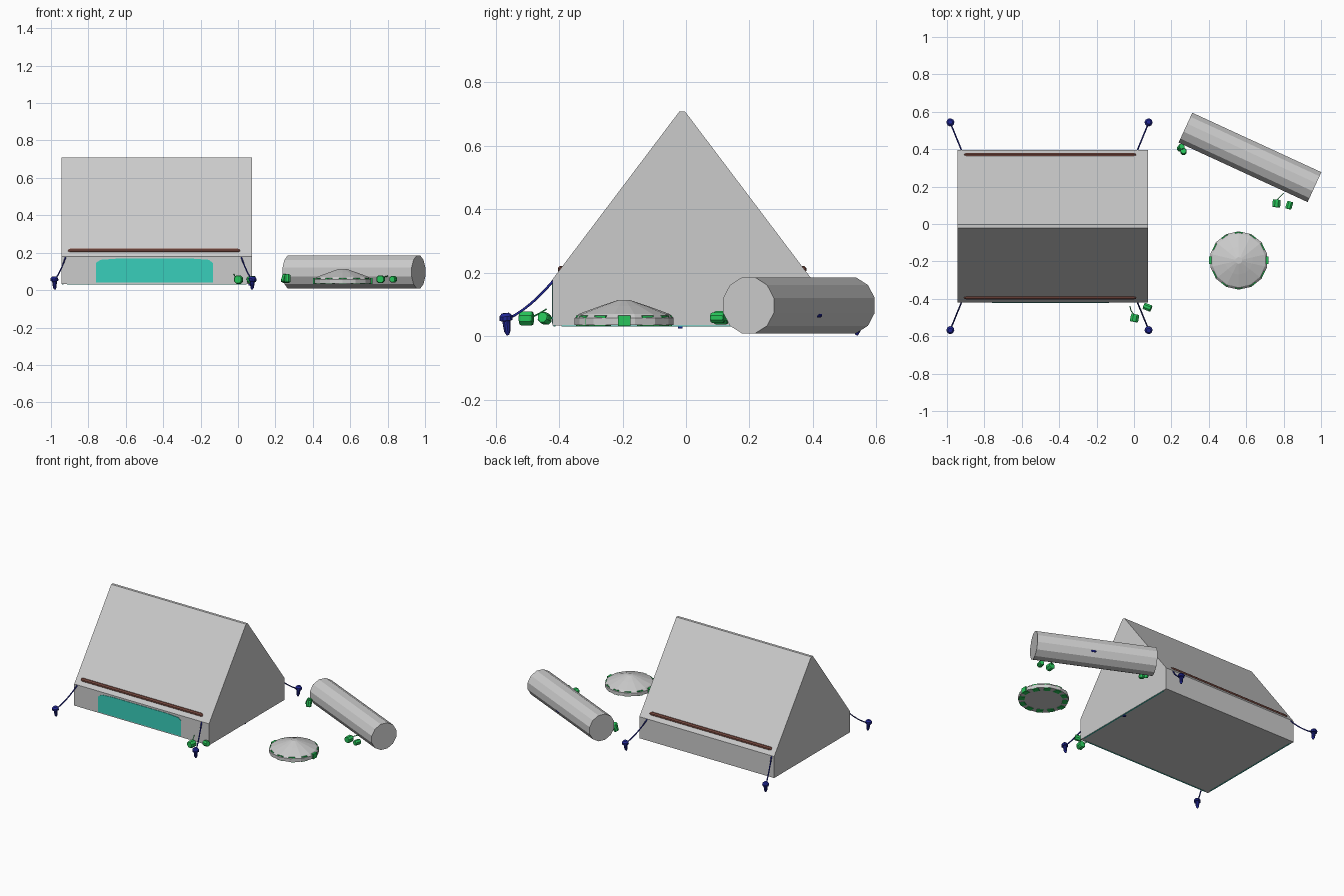
import bpy, bmesh, math
from mathutils import Vector, Matrix

if "Cube" in bpy.data.objects:
    bpy.data.objects.remove(bpy.data.objects["Cube"])


def mat(name, rgb):
    m = bpy.data.materials.new(name)
    m.diffuse_color = (*rgb, 1)
    m.use_nodes = True
    m.node_tree.nodes["Principled BSDF"].inputs["Base Color"].default_value = m.diffuse_color
    return m


TEAL = mat("teal", (0.04, 0.62, 0.5))
BROWN = mat("brown", (0.22, 0.08, 0.06))
BLUE = mat("blue", (0.015, 0.02, 0.3))
GREEN = mat("green", (0.02, 0.55, 0.1))


def finish(name, bm, material=None):
    bmesh.ops.recalc_face_normals(bm, faces=bm.faces)
    me = bpy.data.meshes.new(name)
    bm.to_mesh(me)
    bm.free()
    ob = bpy.data.objects.new(name, me)
    bpy.context.collection.objects.link(ob)
    if material:
        me.materials.append(material)
    return ob


def extrude(name, pts, vec, material=None):
    """Closed prism: planar outline swept along vec."""
    bm = bmesh.new()
    f = bm.faces.new([bm.verts.new(p) for p in pts])
    r = bmesh.ops.extrude_face_region(bm, geom=[f])
    top = [v for v in r["geom"] if isinstance(v, bmesh.types.BMVert)]
    bmesh.ops.translate(bm, verts=top, vec=vec)
    if f.is_valid and not any(len(e.link_faces) > 2 for e in f.edges) \
            and any(len(e.link_faces) < 2 for e in bm.edges):
        bmesh.ops.holes_fill(bm, edges=bm.edges)
    return finish(name, bm, material)


def box(name, loc, size, material=None, turn=0):
    bm = bmesh.new()
    bmesh.ops.create_cube(bm, size=1, matrix=Matrix.Translation(loc)
                          @ Matrix.Rotation(turn, 4, 'Z') @ Matrix.Diagonal((*size, 1)))
    return finish(name, bm, material)


def lathe(name, rings, loc, n, material=None, aim=(0, 0, 1)):
    """Stacked polygon rings (radius, height), capped at both ends."""
    bm = bmesh.new()
    loops = [[bm.verts.new((r * math.cos((i + .5) * math.tau / n),
                            r * math.sin((i + .5) * math.tau / n), h))
              for i in range(n)] for r, h in rings]
    for a, b in zip(loops, loops[1:]):
        for i in range(n):
            j = (i + 1) % n
            bm.faces.new((a[i], a[j], b[j], b[i]))
    bm.faces.new(loops[0])
    bm.faces.new(loops[-1])
    q = Vector(aim).to_track_quat('Z', 'Y').to_matrix().to_4x4()
    bm.transform(Matrix.Translation(loc) @ q)
    return finish(name, bm, material)


def tube(name, pts, radius, material):
    cu = bpy.data.curves.new(name, 'CURVE')
    cu.dimensions = '3D'
    cu.bevel_depth = radius
    cu.bevel_resolution = 1
    cu.use_fill_caps = True
    sp = cu.splines.new('POLY')
    sp.points.add(len(pts) - 1)
    for p, c in zip(sp.points, pts):
        p.co = (*c, 1)
    ob = bpy.data.objects.new(name, cu)
    bpy.context.collection.objects.link(ob)
    cu.materials.append(material)
    return ob


# tent body
X0, X1, YC = -0.943, 0.075, -0.012
profile = [(-.408, .033), (-.408, .18), (-.009, .708), (.009, .708), (.408, .18), (.408, .033)]
extrude("tent_body", [(X0, YC + y, z) for y, z in profile], (X1 - X0, 0, 0))

# front window panel with clipped corners
panel = [(-.76, .04), (-.76, .145), (-.735, .162), (-.65, .168), (-.24, .168),
         (-.155, .162), (-.135, .145), (-.135, .04)]
extrude("window_panel", [(x, -.423, z) for x, z in panel], (0, .02, 0), TEAL)

# hem strips at the floor edges
box("hem_left", (-.937, YC, .033), (.006, .76, .004), TEAL)
box("hem_right", (.069, YC, .033), (.006, .76, .004), TEAL)
box("hem_front", (-.434, -.414, .033), (.96, .006, .004), TEAL)
box("zip_pull", (.062, -.018, .03), (.014, .014, .012), BLUE)

# rolled flaps, guy ropes and pegs on both sides
for s, side in ((-1, "front"), (1, "back")):
    y = YC + s * .380
    lathe(side + "_rolled_flap", [(.008, 0), (.0125, .012), (.0125, .908), (.008, .92)],
          (-.908, y, .21), 8, BROWN, (1, 0, 0))
    for d, end in ((-1, "left"), (1, "right")):
        a = Vector((-.452 + d * .47, YC + s * .406, .175))
        b = Vector((-.452 + d * .528, YC + s * .548, .055))
        pts = []
        for i in range(7):
            t = i / 6
            p = a.lerp(b, t)
            p.z -= .05 * t * (1 - t)
            pts.append(p)
        tube(f"{side}_{end}_rope", pts, .004, BLUE)
        lathe(f"{side}_{end}_peg", [(.004, 0), (.010, .012), (.013, .045), (.021, .047),
                                    (.021, .060), (.012, .070)],
              (-.452 + d * .527, YC + s * .550, .003), 10, BLUE, (d * .05, s * .1, 1))

# rolled sleeping mat
a, b = Vector((.275, .515, .097)), Vector((.965, .197, .097))
roll = lathe("rolled_mat", [(.091, 0), (.091, (b - a).length)], a, 12, None, b - a)
axis = (b - a).normalized()
side = Vector((-axis.y, axis.x, 0))
p = a.lerp(b, .53) + side * .079
p.z = .066
lathe("mat_strap_end", [(.002, -.022), (.008, -.01), (.008, .01), (.002, .022)],
      p, 8, BLUE, axis)

# fire pit dome with stones poking through the rim
C = Vector((.56, -.195, 0))
lathe("fire_pit", [(.156, .035), (.156, .057), (.143, .07), (.075, .095), (.018, .114)], C, 14)
for i in range(12):
    t = i * math.tau / 12
    r = .142 if i % 6 == 0 else .134
    box(f"pit_stone_{i}", C + Vector((r * math.cos(t), r * math.sin(t), .048)),
        (.034, .04, .033), GREEN, t)

# small lanterns and mugs lying around
for i, (x, y, z, r, aim) in enumerate((
        (.003, -.503, .056, .024, (.2, 1, 0)), (.072, -.445, .056, .019, (1, -.4, .2)),
        (.250, .408, .062, .018, (.3, .4, 1)), (.264, .388, .062, .018, (0, .2, 1)),
        (.762, .110, .058, .023, (.1, 1, 0)), (.830, .100, .058, .018, (.3, 1, 0)))):
    v = Vector(aim).normalized()
    lathe(f"small_mug_{i}", [(r * .85, 0), (r, .006), (r, .036), (r * .85, .042)],
          Vector((x, y, z)) - v * .021, 8, GREEN, aim)
tube("mug_cord_tent", [(-.022, -.44, .085), (-.015, -.465, .07), (0, -.485, .06)], .0025, GREEN)
tube("mug_cord_mat", [(.765, .13, .065), (.78, .145, .07), (.8, .165, .075)], .0025, GREEN)
